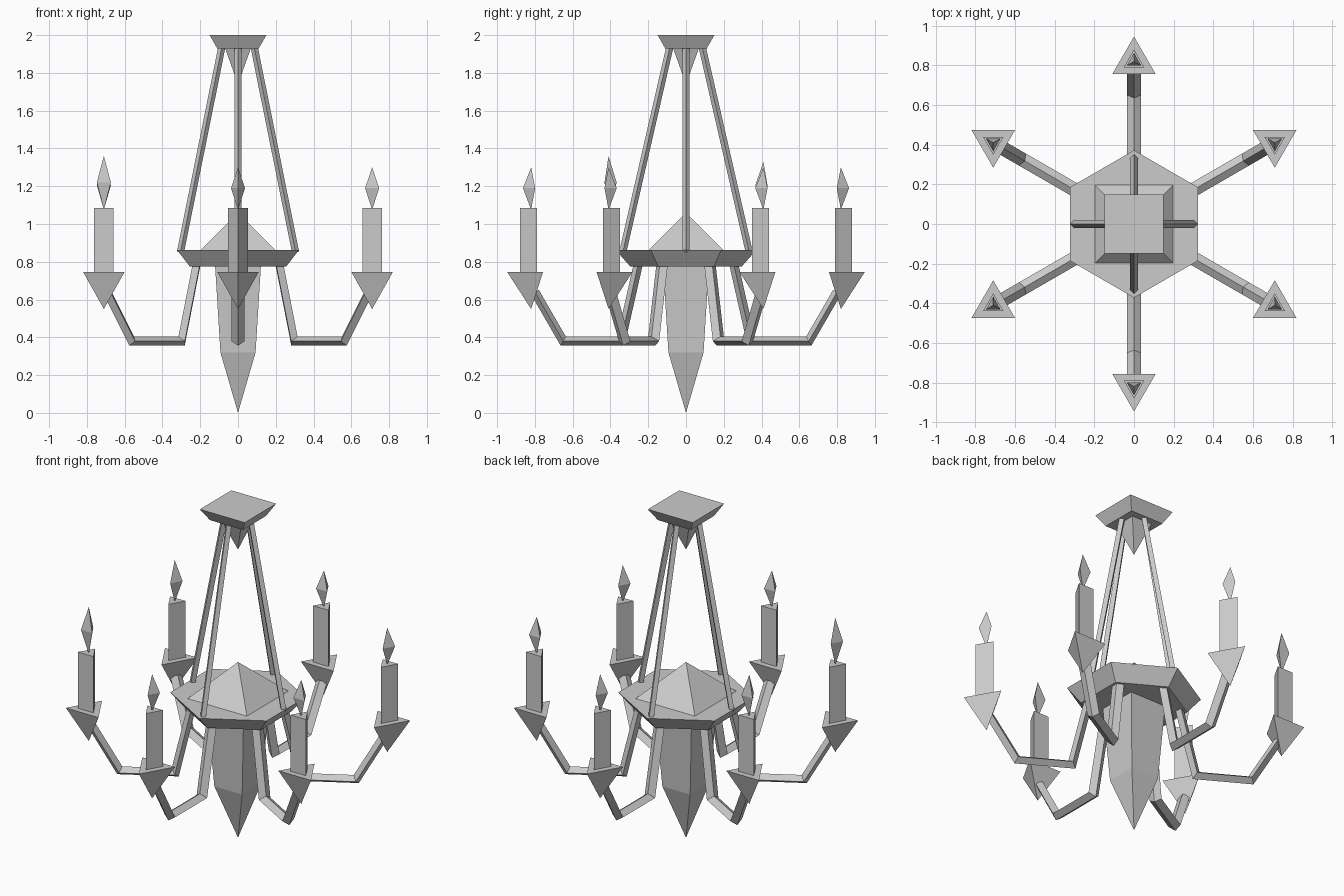
import bpy, bmesh
from math import cos, sin, radians, pi
from mathutils import Vector

if "Cube" in bpy.data.objects:
    bpy.data.objects.remove(bpy.data.objects["Cube"])


def make_object(name, bm):
    bmesh.ops.recalc_face_normals(bm, faces=bm.faces[:])
    mesh = bpy.data.meshes.new(name)
    bm.to_mesh(mesh)
    bm.free()
    obj = bpy.data.objects.new(name, mesh)
    bpy.context.collection.objects.link(obj)
    return obj


def skin(bm, rings):
    """Bridge successive rings of vertices; one-vertex rings become points."""
    for a, b in zip(rings, rings[1:]):
        n = max(len(a), len(b))
        for i in range(n):
            j = (i + 1) % n
            quad = [a[i % len(a)], a[j % len(a)], b[j % len(b)], b[i % len(b)]]
            bm.faces.new(list(dict.fromkeys(quad)))
    for end in (rings[0], rings[-1]):
        if len(end) > 2:
            bm.faces.new(end)


def turned(name, profile, sides, turn=0.0, centre=(0, 0)):
    """Few-sided turned part from (radius, z) points."""
    bm = bmesh.new()
    rings = []
    for r, z in profile:
        count = sides if r > 0 else 1
        rings.append([bm.verts.new((centre[0] + r * cos(turn + 2 * pi * i / sides),
                                    centre[1] + r * sin(turn + 2 * pi * i / sides), z))
                      for i in range(count)])
    skin(bm, rings)
    return make_object(name, bm)


def bar(name, path, angle, half_width, half_depth):
    """Diamond-section bar following (radius, z) points in a radial plane."""
    out = Vector((cos(angle), sin(angle), 0))
    side = Vector((-sin(angle), cos(angle), 0))
    up = Vector((0, 0, 1))
    pts = [out * r + up * z for r, z in path]
    bm = bmesh.new()
    rings = []
    for i, p in enumerate(pts):
        d_in = (p - pts[i - 1]).normalized() if i else (pts[1] - p).normalized()
        d_out = (pts[i + 1] - p).normalized() if i < len(pts) - 1 else d_in
        tangent = (d_in + d_out).normalized()
        normal = tangent.cross(side) * (half_depth / tangent.dot(d_in))
        rings.append([bm.verts.new(p + o) for o in
                      (side * half_width, normal, -side * half_width, -normal)])
    skin(bm, rings)
    return make_object(name, bm)


Q = 2 ** 0.5  # half-width to corner radius of a square

# Ceiling plate with its hanging spike
turned("ceiling_plate", [(0.11 * Q, 1.93), (0.15 * Q, 2.0)], 4, pi / 4)
turned("ceiling_spike", [(0.07 * Q, 1.935), (0, 1.74)], 4, pi / 4)

# Central hub, its pyramid cap and the long drop below
turned("hub", [(0.295, 0.775), (0.372, 0.862)], 6, pi / 2)
turned("hub_cap", [(0.2 * Q, 0.86), (0, 1.06)], 4, pi / 4)
turned("centre_drop", [(0, 0.0), (0.093 * Q, 0.32), (0.122 * Q, 0.79)], 4, pi / 4)

# Four hanging rods
for k in range(4):
    foot = 0.305 if k % 2 == 0 else 0.335
    bar(f"hanging_rod_{k + 1}", [(0.085, 1.94), (foot, 0.85)], k * pi / 2, 0.019, 0.019)

# Six arms, each with cup, candle and flame
flame_rise = {150: 0.03, 210: 0.06}
for k in range(6):
    deg = 30 + 60 * k
    a = radians(deg)
    c = (0.82 * cos(a), 0.82 * sin(a))
    bar(f"arm_{k + 1}", [(0.25, 0.80), (0.345, 0.38), (0.65, 0.38), (0.80, 0.64)],
        a, 0.035, 0.024)
    turned(f"cup_{k + 1}", [(0, 0.55), (0.126, 0.745)], 3, a, c)
    turned(f"candle_{k + 1}", [(0.06, 0.74), (0.06, 1.085)], 3, a, c)
    h = flame_rise.get(deg, 0)
    turned(f"flame_{k + 1}", [(0, 1.075), (0.043, 1.19 + h / 2), (0, 1.3 + h)], 3, a, c)
